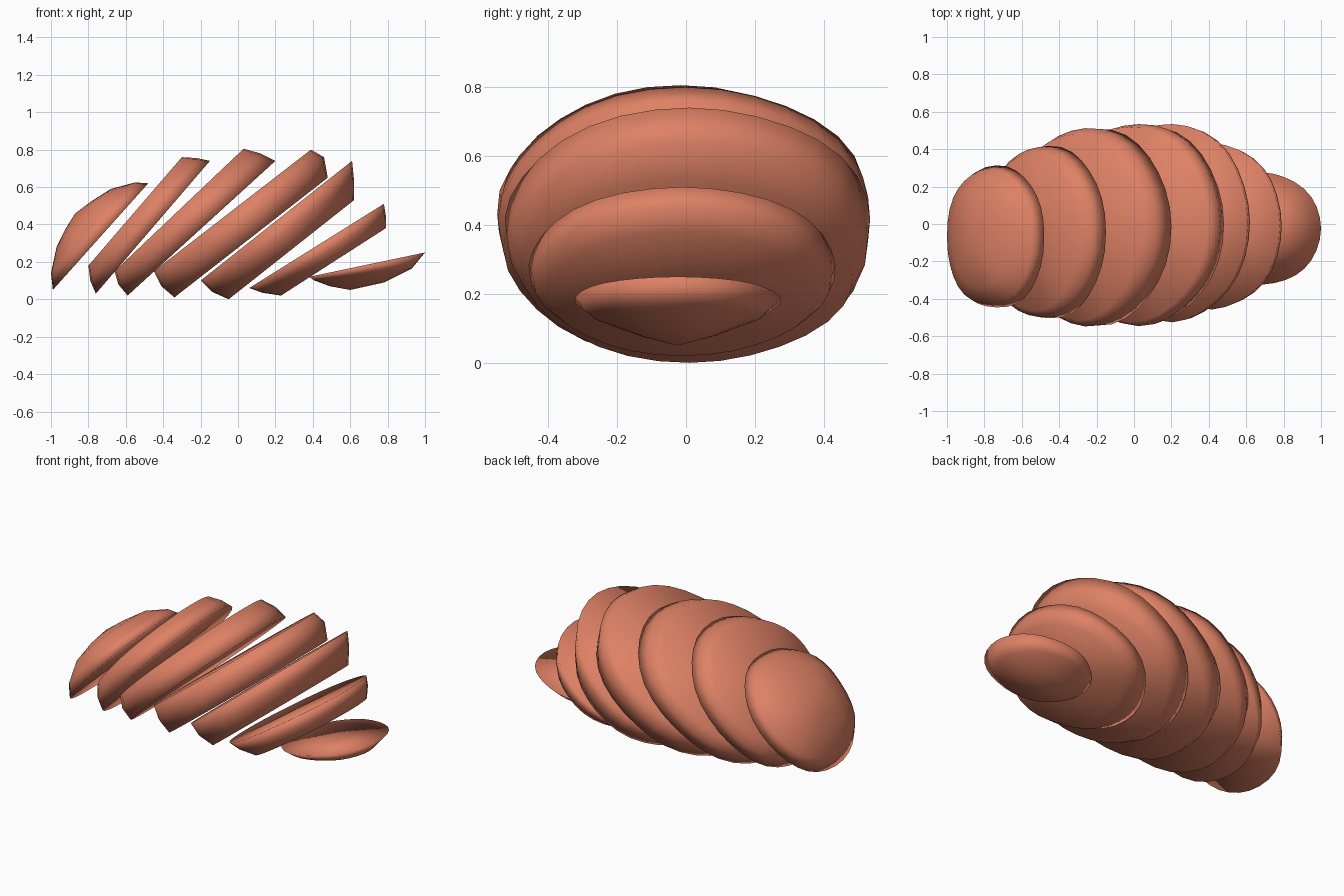
import bpy, bmesh, math
from mathutils import Vector

cube = bpy.data.objects.get("Cube")
if cube:
    bpy.data.objects.remove(cube, do_unlink=True)

mat = bpy.data.materials.new("salmon_flesh")
mat.use_nodes = True
COLOUR = (0.73, 0.22, 0.13, 1)
mat.diffuse_color = COLOUR
mat.node_tree.nodes["Principled BSDF"].inputs["Base Color"].default_value = COLOUR

SIDES = 32


def superellipse(t, power):
    c, s = math.cos(t), math.sin(t)
    e = 2 / power
    return math.copysign(abs(c) ** e, c), math.copysign(abs(s) ** e, s)


def ring(bm, low, high, width, y_mid, phase, power):
    """Slightly uneven oval standing on the sloping line low-high."""
    low, high = Vector((low[0], y_mid, low[1])), Vector((high[0], y_mid, high[1]))
    mid, axis = (low + high) / 2, (high - low) / 2
    verts = []
    for i in range(SIDES):
        t = math.tau * i / SIDES
        a, b = superellipse(t, power)
        wobble = 1 + 0.012 * math.sin(5 * t + phase) * abs(b)
        verts.append(bm.verts.new(mid + axis * a * wobble + Vector((0, width * b * wobble, 0))))
    return verts


def close(bm, loop, tip):
    """Fan from the loop to a tip, or to its own middle for a cut face."""
    if tip is None:
        tip = sum((v.co for v in loop), Vector()) / SIDES
    centre = bm.verts.new(tip)
    for i in range(SIDES):
        bm.faces.new((loop[i], loop[(i + 1) % SIDES], centre))


def slice_part(name, rings, y_mid, phase, power=2.0, pole=None):
    """Loft the ovals; close with flat cuts, or a rounded tip at the pole."""
    bm = bmesh.new()
    loops = [ring(bm, lo, hi, w, y_mid, phase, power) for lo, hi, w in rings]
    for a, b in zip(loops, loops[1:]):
        for i in range(SIDES):
            j = (i + 1) % SIDES
            bm.faces.new((a[i], a[j], b[j], b[i]))
    close(bm, loops[0], None)
    close(bm, loops[-1], (pole[0], y_mid, pole[1]) if pole else None)
    bmesh.ops.recalc_face_normals(bm, faces=bm.faces)
    for face in bm.faces:
        face.smooth = True
    mesh = bpy.data.meshes.new(name)
    bm.to_mesh(mesh)
    bm.free()
    mesh.materials.append(mat)
    bpy.context.collection.objects.link(bpy.data.objects.new(name, mesh))


# Rounded end piece
slice_part("upper_end", [
    ((-0.99, 0.05), (-0.48, 0.62), 0.38),
    ((-1.0, 0.14), (-0.55, 0.625), 0.36),
    ((-0.97, 0.28), (-0.68, 0.59), 0.27),
    ((-0.92, 0.38), (-0.79, 0.52), 0.14)], -0.07, 0.5, power=2.2, pole=(-0.87, 0.46))

# Middle slices: upper cut, skin bulge, lower cut
slice_part("slice_1", [
    ((-0.80, 0.18), (-0.30, 0.76), 0.42),
    ((-0.79, 0.10), (-0.22, 0.755), 0.455),
    ((-0.76, 0.03), (-0.15, 0.74), 0.46)], -0.045, 1.2, power=2.1)
slice_part("slice_2", [
    ((-0.66, 0.15), (0.03, 0.805), 0.50),
    ((-0.64, 0.08), (0.12, 0.78), 0.53),
    ((-0.59, 0.02), (0.20, 0.74), 0.525)], -0.015, 2.0)
slice_part("slice_3", [
    ((-0.45, 0.15), (0.39, 0.80), 0.525),
    ((-0.41, 0.07), (0.46, 0.76), 0.54),
    ((-0.34, 0.01), (0.48, 0.65), 0.525)], 0.0, 2.8)
slice_part("slice_4", [
    ((-0.20, 0.10), (0.61, 0.74), 0.53),
    ((-0.14, 0.04), (0.62, 0.64), 0.52),
    ((-0.05, 0.0), (0.62, 0.53), 0.48)], 0.01, 3.6, power=1.95)
slice_part("slice_5", [
    ((0.06, 0.06), (0.78, 0.51), 0.445),
    ((0.13, 0.035), (0.79, 0.45), 0.43),
    ((0.23, 0.02), (0.79, 0.38), 0.385)], -0.01, 4.4)

# Shallow end piece lying at the bottom
slice_part("lower_end", [
    ((0.38, 0.12), (1.0, 0.25), 0.30),
    ((0.41, 0.10), (0.93, 0.165), 0.24),
    ((0.49, 0.07), (0.78, 0.09), 0.11)], -0.025, 5.2, pole=(0.6, 0.05))
